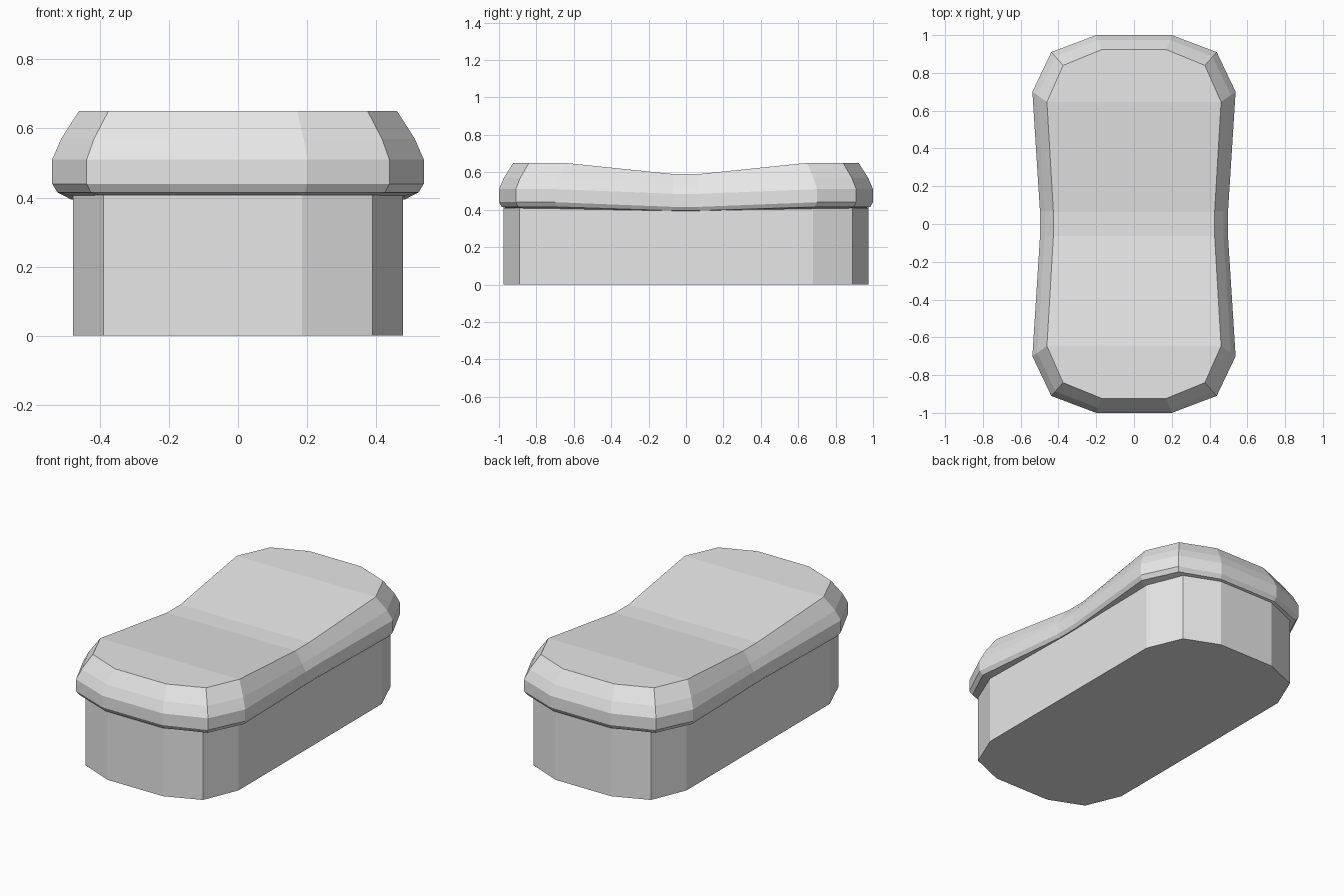
import bpy

cube = bpy.data.objects.get("Cube")
if cube:
    bpy.data.objects.remove(cube, do_unlink=True)

grey = bpy.data.materials.new("light_grey")
grey.use_nodes = True
colour = (0.8, 0.8, 0.8, 1)
grey.diffuse_color = colour
grey.node_tree.nodes["Principled BSDF"].inputs["Base Color"].default_value = colour


def loft(name, corners, rings):
    """Stack rings of a doubly mirrored outline; ring = (inset, height, dip at the waist)."""
    # Left side from back to front, then right side from front to back
    side = corners + [(x, -y) for x, y in reversed(corners)]
    outline = side + [(-x, y) for x, y in reversed(side)]
    half, count = len(side), len(outline)
    width = max(x for x, y in outline)
    length = max(y for x, y in outline)
    verts = []
    for inset, z, dip in rings:
        for x, y in outline:
            lowered = dip if abs(y) < 0.1 else 0
            verts.append((x * (1 - inset / width), y * (1 - inset / length), z - lowered))
    # Walls
    faces = []
    for r in range(len(rings) - 1):
        for i in range(count):
            j = (i + 1) % count
            a, b = r * count, (r + 1) * count
            faces.append((a + j, a + i, b + i, b + j))
    # Caps made of strips across the width
    top = (len(rings) - 1) * count
    for i in range(half - 1):
        strip = (i, i + 1, count - 2 - i, count - 1 - i)
        faces.append(strip)
        faces.append(tuple(top + k for k in reversed(strip)))
    mesh = bpy.data.meshes.new(name)
    mesh.from_pydata(verts, [], faces)
    mesh.materials.append(grey)
    mesh.update()
    obj = bpy.data.objects.new(name, mesh)
    bpy.context.collection.objects.link(obj)
    return obj


# Straight-walled base
loft("base", [(0.185, 0.975), (0.39, 0.89), (0.478, 0.68)],
     [(0, 0, 0), (0, 0.408, 0)])

# Waisted cushion with rounded rim and dipped seat
loft("cushion", [(0.2, 1.0), (0.438, 0.91), (0.538, 0.7), (0.498, 0.07)],
     [(0.055, 0.405, 0.015), (0.015, 0.415, 0.02), (0, 0.44, 0.025),
      (0, 0.51, 0.025), (0.026, 0.57, 0.045), (0.077, 0.65, 0.06)])
